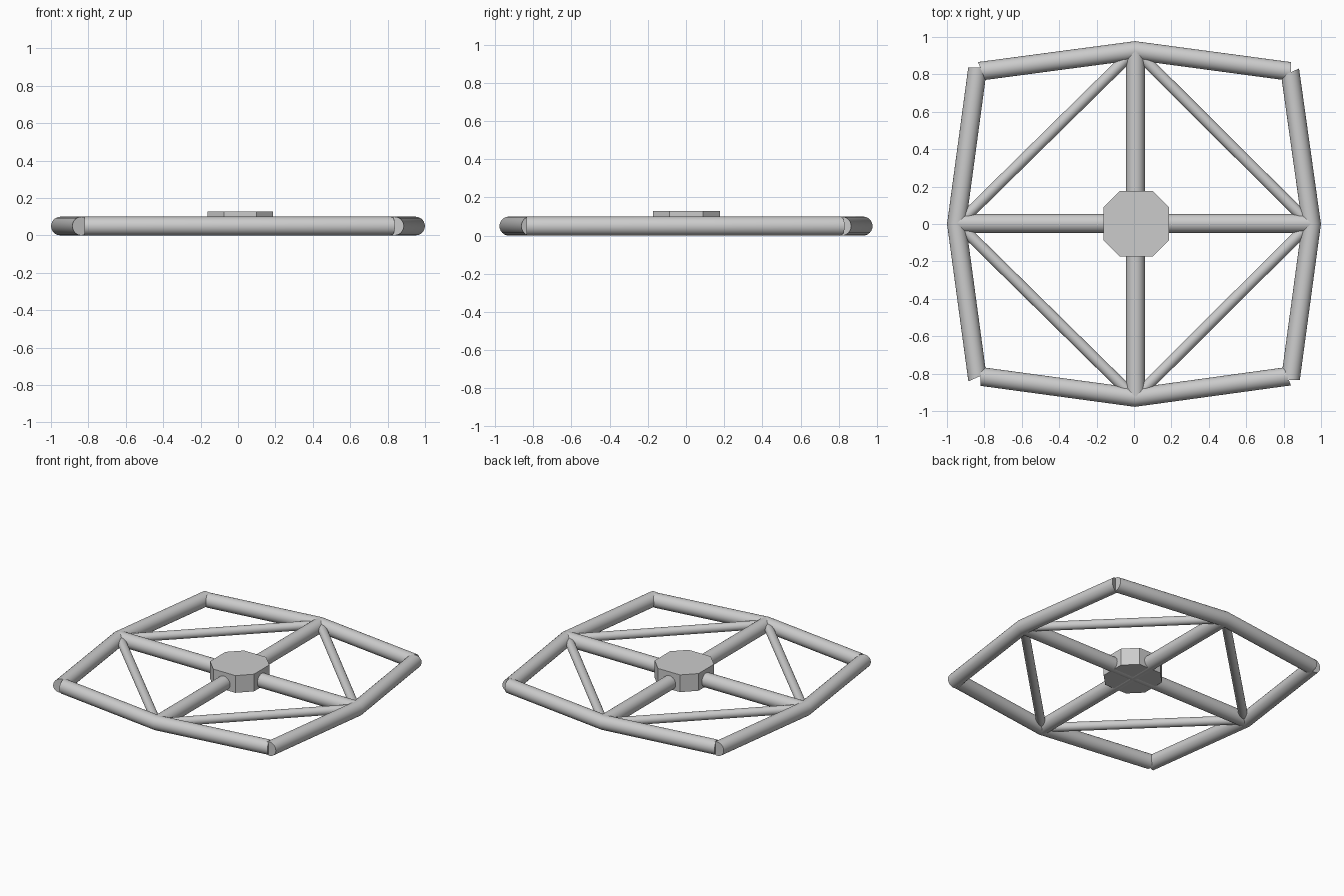
import bpy, bmesh, math
from mathutils import Vector

if "Cube" in bpy.data.objects:
    bpy.data.objects.remove(bpy.data.objects["Cube"])

R, Z = 0.05, 0.05      # main tube radius and centre height


def finish(bm, name, smooth=True):
    bmesh.ops.recalc_face_normals(bm, faces=bm.faces)
    me = bpy.data.meshes.new(name)
    bm.to_mesh(me)
    bm.free()
    ob = bpy.data.objects.new(name, me)
    bpy.context.collection.objects.link(ob)
    if smooth:
        bpy.ops.object.select_all(action='DESELECT')
        ob.select_set(True)
        bpy.context.view_layer.objects.active = ob
        bpy.ops.object.shade_smooth_by_angle(angle=math.radians(30))
    return ob


def tube(name, pts, radius, cuts=(None, None), n=24):
    """Flat-lying tube through 2D points; cuts = direction of each end plane."""
    pts = [Vector(p) for p in pts]
    bm = bmesh.new()
    rings = []
    for i, p in enumerate(pts):
        d0 = (p - pts[i - 1]).normalized() if i else None
        d1 = (pts[i + 1] - p).normalized() if i < len(pts) - 1 else None
        d = d0 or d1
        side = Vector((-d.y, d.x))
        if d0 and d1:
            m = (d0 + d1).normalized()
            plane = Vector((-m.y, m.x))
        else:
            cut = cuts[0] if i == 0 else cuts[1]
            plane = Vector(cut).normalized() if cut else side
        plane = plane / plane.dot(side)      # keeps the tube width constant
        ring = []
        for k in range(n):
            a = 2 * math.pi * k / n
            q = p + plane * radius * math.cos(a)
            ring.append(bm.verts.new((q.x, q.y, Z + radius * math.sin(a))))
        rings.append(ring)
    for a, b in zip(rings, rings[1:]):
        for k in range(n):
            bm.faces.new((a[k], a[(k + 1) % n], b[(k + 1) % n], b[k]))
    bm.faces.new(rings[0])
    bm.faces.new(rings[-1])
    return finish(bm, name)


# bent rim sides: one end cut square to the grid, the other slanted
AX, AY = 0.949, 0.927
tube("rim_back", [(-0.815, 0.818), (0.005, AY), (0.84, 0.815)], R,
     ((-0.4, 1), (0, 1)))
tube("rim_right", [(0.835, 0.81), (AX, 0.0), (0.836, -0.835)], R,
     ((1, 0.45), (1, 0)))
tube("rim_front", [(0.82, -0.815), (0.005, -AY), (-0.82, -0.815)], R,
     ((0.4, -1), (0, -1)))
tube("rim_left", [(-0.838, -0.82), (-AX, 0.0), (-0.836, 0.836)], R,
     ((-1, -0.45), (-1, 0)))

# spokes
tube("spoke_across", [(-0.945, 0.003), (0.945, 0.003)], R)
tube("spoke_along", [(0.008, -0.925), (0.008, 0.925)], R)

# diagonal braces
for sx, xn in ((-1, "left"), (1, "right")):
    for sy, yn in ((-1, "front"), (1, "back")):
        tube(f"brace_{yn}_{xn}", [(sx * 0.94, 0.0), (0.005, sy * 0.93)], 0.03)

# hub: square block with chamfered corners
bm = bmesh.new()
h, c = 0.175, 0.088
outline = [(h, -c), (h, c), (c, h), (-c, h), (-h, c), (-h, -c), (-c, -h), (c, -h)]
face = bm.faces.new([bm.verts.new((x + 0.012, y + 0.002, 0.004)) for x, y in outline])
ext = bmesh.ops.extrude_face_region(bm, geom=[face], use_keep_orig=True)
for v in ext["geom"]:
    if isinstance(v, bmesh.types.BMVert):
        v.co.z = 0.128
finish(bm, "hub", smooth=False)
